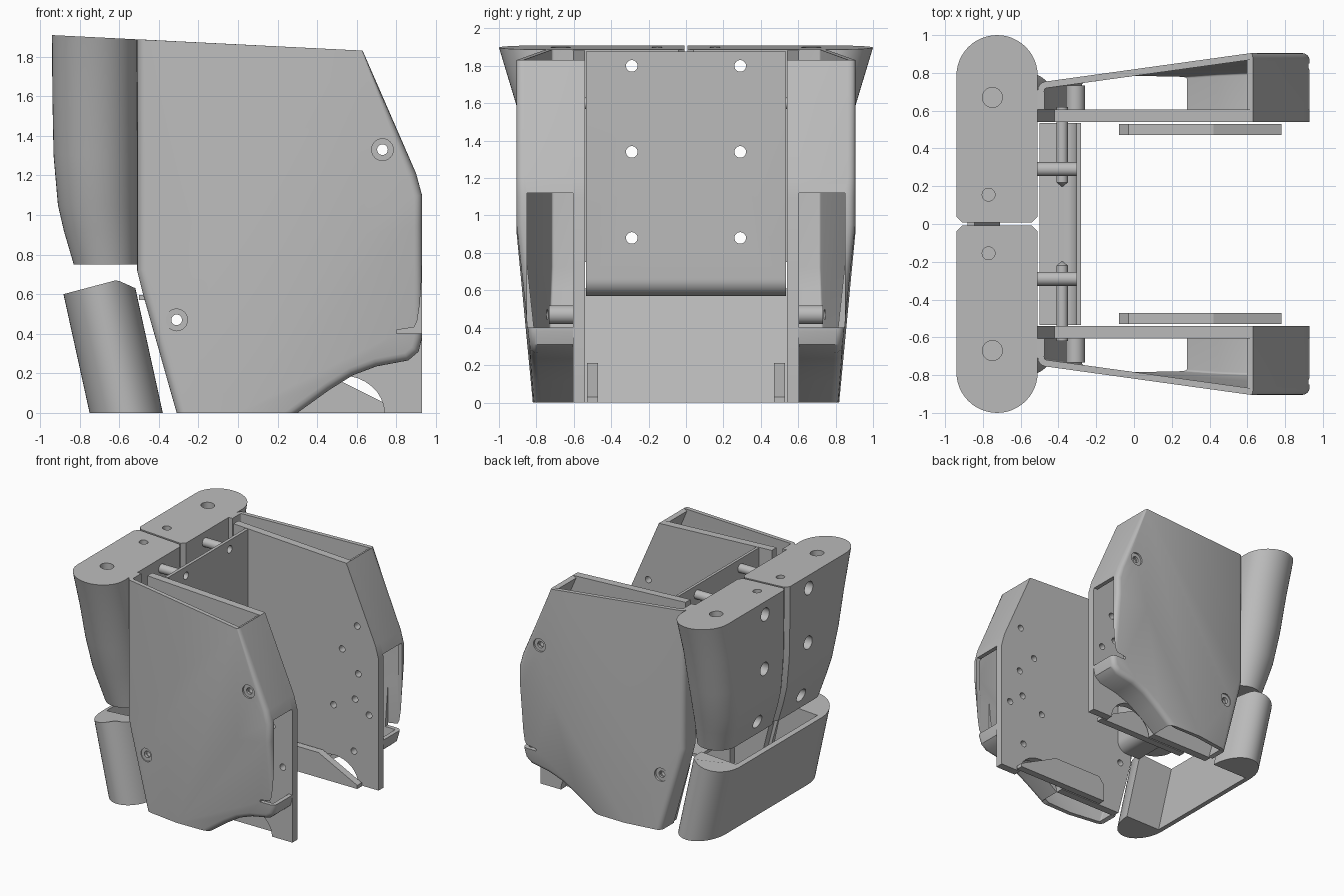
import bpy, bmesh, math
from mathutils import Vector

cube = bpy.data.objects.get("Cube")
if cube:
    bpy.data.objects.remove(cube, do_unlink=True)

grey = bpy.data.materials.new("plain grey")
grey.use_nodes = True
grey.diffuse_color = (0.5, 0.5, 0.5, 1)
grey.node_tree.nodes["Principled BSDF"].inputs["Base Color"].default_value = (0.5, 0.5, 0.5, 1)


def activate(obj):
    bpy.ops.object.select_all(action='DESELECT')
    obj.select_set(True)
    bpy.context.view_layer.objects.active = obj


def finish(name, bm, recalc=True):
    if recalc:
        bmesh.ops.recalc_face_normals(bm, faces=bm.faces)
    mesh = bpy.data.meshes.new(name)
    bm.to_mesh(mesh)
    bm.free()
    mesh.materials.append(grey)
    obj = bpy.data.objects.new(name, mesh)
    bpy.context.collection.objects.link(obj)
    return obj


def smooth(obj):
    activate(obj)
    bpy.ops.object.shade_smooth_by_angle(angle=math.radians(32))


def loft(rings):
    """Closed solid through rings of equal point count."""
    bm = bmesh.new()
    loops = [[bm.verts.new(p) for p in ring] for ring in rings]
    n = len(loops[0])
    for a, b in zip(loops, loops[1:]):
        for i in range(n):
            bm.faces.new((a[i], a[(i + 1) % n], b[(i + 1) % n], b[i]))
    bm.faces.new(loops[0])
    bm.faces.new(loops[-1])
    bmesh.ops.recalc_face_normals(bm, faces=bm.faces)
    return bm


def prism(pts, y0, y1):
    return loft([[(x, y, z) for x, z in pts] for y in (y0, y1)])


def rod(name, a, b, r, r2=None):
    a, b = Vector(a), Vector(b)
    bm = bmesh.new()
    bmesh.ops.create_cone(bm, cap_ends=True, segments=24, radius1=r,
                          radius2=r if r2 is None else r2, depth=(b - a).length)
    turn = (b - a).to_track_quat('Z', 'Y').to_matrix()
    bmesh.ops.rotate(bm, matrix=turn, verts=bm.verts)
    bmesh.ops.translate(bm, vec=(a + b) / 2, verts=bm.verts)
    return finish(name, bm)


def apply(obj, mod):
    activate(obj)
    bpy.ops.object.modifier_apply(modifier=mod.name)


def cut(obj, *cutters):
    for c in cutters:
        mod = obj.modifiers.new("cut", 'BOOLEAN')
        mod.operation, mod.solver, mod.object = 'DIFFERENCE', 'EXACT', c
        apply(obj, mod)
        bpy.data.objects.remove(c, do_unlink=True)


def hole_y(x, z, y0, y1, r):
    return rod("cutter", (x, y0, z), (x, y1, z), r)


def top(x):
    return 1.862 - 0.05 * x


SCREWS = [(0.73, 1.33), (-0.31, 0.47)]
PLATE_HOLES = [(0.59, 1.1), (0.74, 0.93), (0.71, 0.71), (0.51, 0.61), (0.84, 0.61), (0.7, 0.27)]
BOLT_Z = (1.8, 1.34, 0.88)
UPPER = [(0.63, top(0.63)), (0.9, 1.21), (0.93, 1.1)]
SHELL = [(-0.51, top(-0.51))] + UPPER + [
    (0.93, 0.38), (0.913, 0.31), (0.86, 0.265), (0.7, 0.235), (0.58, 0.19),
    (0.46, 0.115), (0.3, 0), (-0.31, 0), (-0.48, 0.6), (-0.51, 0.72)]
arch = [(0.52 + 0.22 * math.cos(t), 0.19 * math.sin(t))
        for t in [math.pi * i / 16 for i in range(17)]]
PLATE = [(-0.42, top(-0.42))] + UPPER + [(0.93, 0)] + arch + [(-0.29, 0), (-0.42, 0.5)]
SLAB = [(-0.08, 0), (-0.08, 0.15), (-0.03, 0.21), (0.42, 0.21), (0.78, 0.03), (0.78, 0)]

for s, side in ((-1, "front"), (1, "back")):
    # hollow side shell: outline prism trimmed by the slanted outer planes
    bm = prism(SHELL, 0.605, 1.1)
    slope = Vector((-0.1385, 1, 0))
    corner = Vector((0.62, 0.905, 0.9))
    low = (corner - Vector((0, 0.819, 0))).cross(Vector((0.93, 0.835, 0.3)) - corner)
    if low.y < 0:
        low.negate()
    for co, no in (((0, 0.905, 0), Vector((0, 1, 0))), ((0, 0.819, 0), slope), (corner, low)):
        bmesh.ops.bisect_plane(bm, geom=bm.verts[:] + bm.edges[:] + bm.faces[:],
                               plane_co=co, plane_no=no, clear_outer=True)
        bmesh.ops.holes_fill(bm, edges=[e for e in bm.edges if e.is_boundary])
    bmesh.ops.recalc_face_normals(bm, faces=bm.faces)
    rim = []
    for e in bm.edges:
        if len(e.link_faces) == 2:
            f, g = sorted(e.link_faces, key=lambda q: q.normal.y)
            if g.normal.y > 0.7 and abs(f.normal.y) < 0.3 and abs(f.normal.z) < 0.99:
                rim.append(e)
    bmesh.ops.bevel(bm, geom=rim, offset=0.04, segments=4, profile=0.5,
                    affect='EDGES', clamp_overlap=False)
    bmesh.ops.scale(bm, vec=(1, s, 1), verts=bm.verts)
    bmesh.ops.recalc_face_normals(bm, faces=bm.faces)
    opened = [f for f in bm.faces if f.normal.y * s < -0.9 or f.normal.z > 0.95
              or f.normal.z < -0.99]
    bmesh.ops.delete(bm, geom=opened, context='FACES')
    shell = finish(side + "_side_shell", bm, False)
    wall = shell.modifiers.new("wall", 'SOLIDIFY')
    wall.thickness, wall.offset = 0.035, -1
    apply(shell, wall)
    window = finish("cutter", prism([(0.8, 0.4), (1.1, 0.4), (1.1, 1.12), (0.8, 1.12)],
                                    s * 0.58, s * 0.85))
    cut(shell, window)
    for (x, z), face in zip(SCREWS, (0.89, 0.763)):
        cut(shell, hole_y(x, z, s * 0.5, s * 1.1, 0.027),
            hole_y(x, z, s * face, s * 1.1, 0.055))
        boss = hole_y(x, z, s * 0.6, s * (face - 0.03), 0.05)
        boss.name = side + "_screw_boss"
        cut(boss, hole_y(x, z, s * 0.5, s * 1.1, 0.027))
        smooth(boss)
    smooth(shell)

    # flat inner plate with mounting holes
    plate = finish(side + "_inner_plate", prism(PLATE, s * 0.54, s * 0.605))
    for x, z in SCREWS + PLATE_HOLES:
        cut(plate, hole_y(x, z, s * 0.4, s * 0.75, 0.027))
    smooth(plate)

    # low slab against the inside of the plate
    finish(side + "_lower_slab", prism(SLAB, s * 0.47, s * 0.53))

    # upper pad, tapering downward with a rounded outer end
    rings = []
    for z, x0, y1 in ((0.75, -0.83, 0.69), (0.92, -0.88, 0.735), (1.05, -0.91, 0.775),
                      (1.3, -0.932, 0.84), (1.6, -0.938, 0.91), (None, -0.94, 1.0)):
        rx, cx = (-0.51 - x0) / 2, (-0.51 + x0) / 2
        plan = [(cx + rx * math.cos(math.pi * i / 24), y1 - rx + rx * math.sin(math.pi * i / 24))
                for i in range(25)]
        plan += [(x0, 0.04), (x0 + 0.03, 0.008), (-0.54, 0.008), (-0.51, 0.04)]
        rings.append([(x, s * y, z or top(x)) for x, y in plan])
    pad = finish(side + "_upper_pad", loft(rings))
    for z in BOLT_Z:
        cut(pad, rod("cutter", (-1.1, s * 0.29, z), (-0.4, s * 0.29, z), 0.031),
            rod("cutter", (-1.1, s * 0.29, z), (-0.75, s * 0.29, z), 0.055))
    for x, y, r in ((-0.75, 0.67, 0.053), (-0.77, 0.155, 0.034)):
        cut(pad, rod("cutter", (x, s * y, 1.6), (x, s * y, 2.1), r))
    smooth(pad)

    # hollow spacers between pad and panel, and the cross pin with its pointed end
    for z in BOLT_Z:
        spacer = rod(side + "_spacer", (-0.515, s * 0.29, z), (-0.29, s * 0.29, z), 0.037)
        cut(spacer, rod("cutter", (-0.6, s * 0.29, z), (-0.2, s * 0.29, z), 0.031))
        smooth(spacer)
    smooth(rod(side + "_cross_pin", (-0.38, s * 0.62, 1.6), (-0.38, s * 0.22, 1.6), 0.03))
    smooth(rod(side + "_cross_pin_tip", (-0.38, s * 0.22, 1.6), (-0.38, s * 0.195, 1.6), 0.03, 0))

# centre panel: upright sheet curving into a short floor
bend = [math.pi / 2 * i / 8 for i in range(9)]
outer = [(-0.37 + 0.09 * math.cos(t), 0.66 - 0.09 * math.sin(t)) for t in bend]
inner = [(-0.37 + 0.065 * math.cos(t), 0.66 - 0.065 * math.sin(t)) for t in bend]
sheet = ([(-0.28, top(-0.28))] + outer + [(-0.5, 0.57), (-0.5, 0.595)]
         + inner[::-1] + [(-0.305, top(-0.3))])
panel = finish("centre_panel", prism(sheet, -0.535, 0.535))
for z in BOLT_Z:
    for y in (-0.29, 0.29):
        cut(panel, rod("cutter", (-0.45, y, z), (-0.1, y, z), 0.031))
smooth(panel)

# lower pad: leaning wall with a rounded arm at each end
half = [(-0.565 - 0.185 * math.cos(math.pi * i / 24), 0.54 + 0.26 * math.sin(math.pi * i / 24))
        for i in range(25)] + [(-0.71, 0.54)]
plan = half + [(x, -y) for x, y in reversed(half)]


def lean(x, y):
    z = min(0.6 + 0.25 * (x + 0.75), 0.67 - 0.5 * max(0, x + 0.46))
    return (x - 0.22 * z, y, z)


smooth(finish("lower_pad", loft([[(x, y, 0) for x, y in plan], [lean(x, y) for x, y in plan]])))
